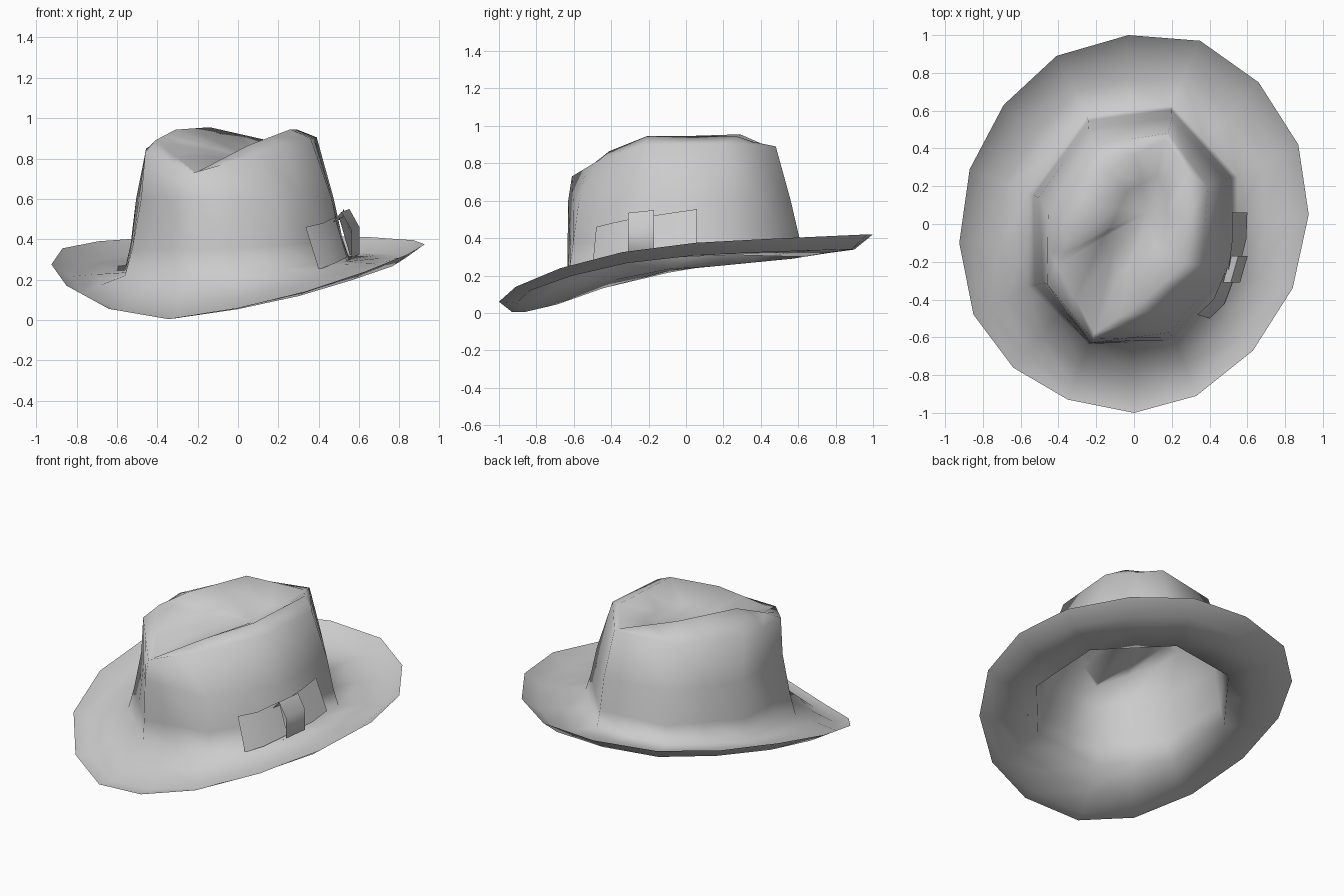
import bpy, bmesh, math
from mathutils import Vector

if "Cube" in bpy.data.objects:
    bpy.data.objects.remove(bpy.data.objects["Cube"])


def finish(name, verts, faces, angle):
    me = bpy.data.meshes.new(name)
    me.from_pydata([tuple(v) for v in verts], [], faces)
    bm = bmesh.new()
    bm.from_mesh(me)
    bmesh.ops.remove_doubles(bm, verts=bm.verts, dist=1e-4)
    bmesh.ops.recalc_face_normals(bm, faces=bm.faces)
    bm.to_mesh(me)
    bm.free()
    ob = bpy.data.objects.new(name, me)
    bpy.context.collection.objects.link(ob)
    bpy.ops.object.select_all(action='DESELECT')
    ob.select_set(True)
    bpy.context.view_layer.objects.active = ob
    bpy.ops.object.shade_smooth_by_angle(angle=math.radians(angle))
    return ob


def ring16(pts):
    """Eight control points -> sixteen, adding edge midpoints."""
    p = [Vector(q) for q in pts]
    out = []
    for i in range(8):
        out += [p[i], (p[i] + p[(i + 1) % 8]) / 2]
    return out


def loft(rings):
    n = len(rings[0])
    verts = [v for r in rings for v in r]
    faces = []
    for k in range(len(rings) - 1):
        for i in range(n):
            j = (i + 1) % n
            faces.append((k*n + i, k*n + j, (k+1)*n + j, (k+1)*n + i))
    return verts, faces


def strip(name, edge_a, edge_b, angle=60):
    n = len(edge_a)
    return finish(name, edge_a + edge_b,
                  [(i, i + 1, n + i + 1, n + i) for i in range(n - 1)], angle)


# Brim edge, clockwise from the back right
edge = [Vector(p) for p in [
    (.35, .97, .42), (.66, .75, .41), (.87, .42, .395), (.925, .05, .375),
    (.84, -.34, .325), (.63, -.67, .24), (.33, -.91, .14), (0, -1, .06),
    (-.35, -.93, .005), (-.64, -.76, .055), (-.85, -.48, .17), (-.925, -.1, .275),
    (-.87, .29, .355), (-.69, .63, .39), (-.41, .89, .41), (-.03, 1, .42)]]

# Crown rings from hatband up: base, wall, shoulder and ridge
base = ring16([(.2, .63, .30), (.55, .25, .31), (.54, -.25, .29), (.22, -.62, .255),
               (-.24, -.635, .21), (-.56, -.33, .22), (-.56, .16, .25), (-.25, .57, .29)])
wall = ring16([(.2, .56, .6), (.475, .24, .6), (.465, -.24, .6), (.19, -.575, .58),
               (-.23, -.63, .6), (-.48, -.31, .6), (-.505, .14, .6), (-.24, .505, .6)])
shoulder = ring16([(.18, .48, .89), (.39, .2, .905), (.36, -.22, .9), (.1, -.46, .82),
                   (-.22, -.61, .73), (-.46, -.32, .83), (-.455, .05, .85), (-.22, .42, .87)])
ridge = ring16([(.17, .45, .885), (.29, .27, .945), (.26, -.21, .945), (.05, -.41, .865),
                (-.21, -.58, .73), (-.41, -.22, .89), (-.31, -.08, .943), (-.14, .29, .955)])

# Brim curls down then up between the base and the edge
mids = [[b.lerp(e, t) - Vector((0, 0, d)) for b, e in zip(base, edge)]
        for t, d in ((.4, .025), (.75, .05))]
flare = [b.lerp(w, .35) for b, w in zip(base, wall)]
for p in flare:
    p.x *= .985

# Teardrop dent in the top, deeper on the right of the left-hand bulge
dent_c = Vector((.07, .06, .80))
dent = [p.lerp(dent_c, .5) for p in ridge]
for p in dent:
    p.z = min(p.z, .84 if p.x > -.02 else .88)

rings = [edge, mids[1], mids[0], base, flare, wall, shoulder, ridge, dent]
verts, faces = loft(rings)
c = len(verts)
verts.append(dent_c)
s = c - 16
faces += [(s + i, s + (i + 1) % 16, c) for i in range(16)]
finish("hat_body", verts, faces, 180)

# Bow tails, top edge then bottom edge
strip("bow_front_tail", [(.335, -.48, .46), (.42, -.40, .48), (.48, -.26, .51)],
      [(.40, -.50, .25), (.48, -.42, .28), (.54, -.26, .31)])
strip("bow_back_tail", [(.50, -.24, .51), (.52, -.08, .535), (.52, .06, .555)],
      [(.555, -.24, .32), (.595, -.08, .34), (.60, .06, .36)])

# Bow knot: a bulging loop
profile = [(.49, .495), (.53, .545), (.58, .455), (.58, .32), (.55, .30)]
strip("bow_knot", [(x - .018, -.31, z - .01) for x, z in profile],
      [(x + .022, -.17, z + .005) for x, z in profile], 70)
